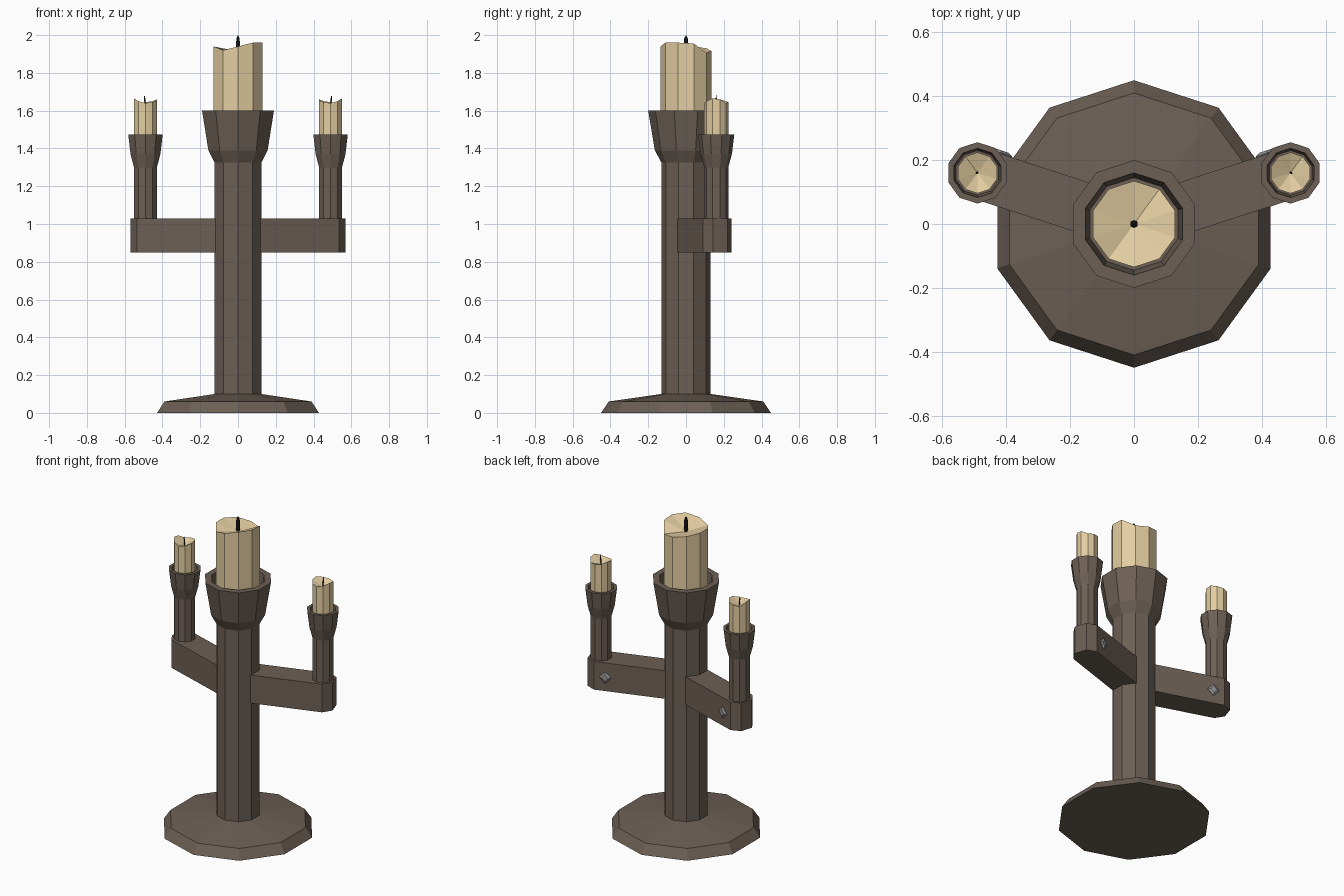
import bpy, bmesh, math
from mathutils import Vector, Matrix

if "Cube" in bpy.data.objects:
    bpy.data.objects.remove(bpy.data.objects["Cube"])

def material(name, color):
    m = bpy.data.materials.new(name)
    m.diffuse_color = (*color, 1)
    m.use_nodes = True
    m.node_tree.nodes["Principled BSDF"].inputs["Base Color"].default_value = m.diffuse_color
    return m

WOOD = material("wood", (0.15, 0.115, 0.09))
WAX = material("wax", (0.78, 0.62, 0.36))
BLACK = material("wick_black", (0.012, 0.011, 0.01))
STEEL = material("steel", (0.3, 0.3, 0.3))

def finish(name, bm, mat):
    bmesh.ops.recalc_face_normals(bm, faces=bm.faces)
    me = bpy.data.meshes.new(name)
    bm.to_mesh(me)
    bm.free()
    me.materials.append(mat)
    ob = bpy.data.objects.new(name, me)
    bpy.context.collection.objects.link(ob)
    return ob

def lathe(name, profile, mat, at=(0, 0), sides=10, tops=None, flip=1, lean=0.0):
    """Turn (radius, z) points round z; radius 0 closes to a point.
    tops replaces the heights of the second-to-last ring."""
    bm = bmesh.new()
    rings = []
    for i, (r, z) in enumerate(profile):
        dx = lean * i
        if r == 0:
            rings.append([bm.verts.new((at[0] + dx * flip, at[1], z))])
            continue
        ring = []
        for k in range(sides):
            a = math.pi / 2 + 2 * math.pi * k / sides
            h = tops[k] if tops and i == len(profile) - 2 else z
            ring.append(bm.verts.new((at[0] + flip * (r * math.cos(a) + dx),
                                      at[1] + r * math.sin(a), h)))
        rings.append(ring)
    for a, b in zip(rings, rings[1:]):
        for k in range(sides):
            n = (k + 1) % sides
            quad = [a[k % len(a)], a[n % len(a)], b[n % len(b)], b[k % len(b)]]
            bm.faces.new(list(dict.fromkeys(quad)))
    for ring in (rings[0], rings[-1]):
        if len(ring) > 1:
            bm.faces.new(ring)
    return finish(name, bm, mat)

# Foot and central post with its cup
lathe("base", [(0.45, 0), (0.41, 0.06), (0.13, 0.10)], WOOD)
lathe("post_and_cup", [(0.13, 0.08), (0.13, 1.325), (0.165, 1.39), (0.20, 1.60),
                       (0.16, 1.60), (0.145, 1.48)], WOOD)

# Main candle with uneven melted rim
lathe("main_candle", [(0.135, 1.47), (0.135, 1.95), (0, 1.90)], WAX,
      tops=[1.915, 1.93, 1.94, 1.94, 1.92, 1.94, 1.96, 1.96, 1.955, 1.905])
lathe("main_wick", [(0.009, 1.89), (0.013, 1.95), (0.009, 1.985), (0, 2.0)], BLACK, sides=6)

ANGLE = math.radians(18)
for side, s in (("right", 1), ("left", -1)):
    at = (s * 0.49, 0.16)

    def place(a, n, z):
        # along the arm, across the arm, height
        return Vector((s * (a * math.cos(ANGLE) - n * math.sin(ANGLE)),
                       a * math.sin(ANGLE) + n * math.cos(ANGLE), z))

    # Arm with clipped outer corners
    outline = [(0.04, -0.08), (0.535, -0.08), (0.585, -0.04),
               (0.585, 0.04), (0.535, 0.08), (0.04, 0.08)]
    bm = bmesh.new()
    low = [bm.verts.new(place(a, n, 0.85)) for a, n in outline]
    high = [bm.verts.new(place(a, n, 1.03)) for a, n in outline]
    bm.faces.new(low)
    bm.faces.new(high)
    for k in range(6):
        j = (k + 1) % 6
        bm.faces.new((low[k], low[j], high[j], high[k]))
    finish(side + "_arm", bm, WOOD)

    # Diamond bolt on the back of the arm
    bm = bmesh.new()
    rings = []
    for n, r in ((0.07, 0.037), (0.083, 0.037), (0.091, 0.022)):
        rings.append([bm.verts.new(place(0.465 + r * c, n, 0.937 + r * d))
                      for c, d in ((1, 0), (0, 1), (-1, 0), (0, -1))])
    for p, q in zip(rings, rings[1:]):
        for k in range(4):
            j = (k + 1) % 4
            bm.faces.new((p[k], p[j], q[j], q[k]))
    bm.faces.new(rings[0])
    bm.faces.new(rings[-1])
    finish(side + "_bolt", bm, STEEL)

    # Small post and cup, candle and bent wick
    lathe(side + "_holder", [(0.064, 1.02), (0.064, 1.30), (0.083, 1.37), (0.096, 1.475),
                             (0.077, 1.475), (0.07, 1.41)], WOOD, at, flip=s)
    lathe(side + "_candle", [(0.064, 1.40), (0.064, 1.655), (0, 1.62)], WAX, at, flip=s,
          tops=[1.645, 1.65, 1.66, 1.655, 1.645, 1.64, 1.65, 1.665, 1.66, 1.64])
    lathe(side + "_wick", [(0.004, 1.61), (0.004, 1.66), (0, 1.685)], BLACK, at,
          sides=4, flip=s, lean=0.003)
